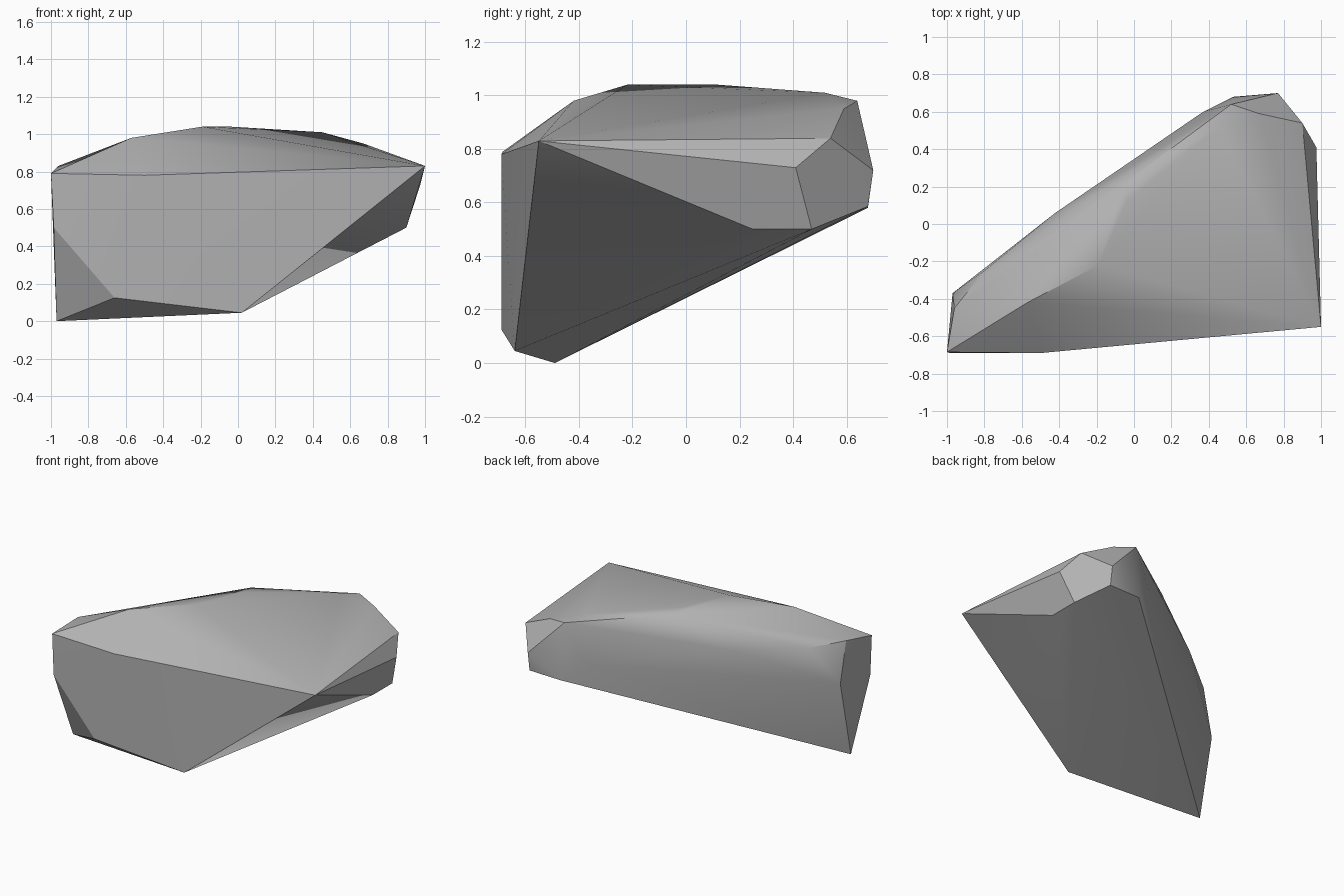
import bpy
import bmesh
from mathutils import Vector

# Remove the default cube only
default_cube = bpy.data.objects.get("Cube")
if default_cube:
    bpy.data.objects.remove(default_cube, do_unlink=True)


def make_material(name, grey):
    """One flat colour, shown in the viewport and in renders."""
    material = bpy.data.materials.new(name)
    material.use_nodes = True
    colour = (grey, grey, grey, 1)
    material.diffuse_color = colour
    shader = material.node_tree.nodes["Principled BSDF"]
    shader.inputs["Base Color"].default_value = colour
    shader.inputs["Roughness"].default_value = 1
    return material


def make_boulder(name, corner_groups, material):
    """Wrap a convex, chiselled stone around its corner points."""
    mesh = bpy.data.meshes.new(name)
    boulder = bpy.data.objects.new(name, mesh)
    bpy.context.collection.objects.link(boulder)
    stone = bmesh.new()
    for group in corner_groups:
        for corner in group:
            stone.verts.new(Vector(corner))
    hull = bmesh.ops.convex_hull(stone, input=list(stone.verts))
    # Drop the points that ended up inside the stone
    spare = set(hull["geom_interior"]) | set(hull["geom_unused"])
    spare_verts = [v for v in spare if isinstance(v, bmesh.types.BMVert)]
    bmesh.ops.delete(stone, geom=spare_verts, context="VERTS")
    bmesh.ops.recalc_face_normals(stone, faces=list(stone.faces))
    stone.to_mesh(mesh)
    stone.free()
    mesh.materials.append(material)
    return boulder


# Sloping underside, from the low toe up to the raised heel
underside = [
    (-.97, -.49, 0), (.02, -.64, .045), (-.66, -.69, .125),
    (.9, .25, .5), (.9, .47, .5), (.77, .68, .585), (.53, .68, .58),
]

# Widest corners around the sides, including the sharp tip
flanks = [
    (1, -.55, .83), (-.5, -.69, .78), (-1, -.685, .79), (-.985, -.69, .5),
    (-.97, -.37, .55), (-.42, .06, .81), (.37, .6, .71),
    (.77, .7, .72), (.975, .41, .73), (.9, .54, .84),
]

# Shallow crown with its ridge along the back
crown = [
    (-.96, -.45, .83), (-.8, -.25, .81), (-.57, -.42, .98),
    (-.19, -.22, 1.04), (-.04, .12, 1.04), (-.05, .22, 1.03),
    (.45, .52, 1.01), (.52, .64, .98), (.67, .59, .95),
]

stone_grey = make_material("stone grey", .45)
boulder = make_boulder("boulder", (underside, flanks, crown), stone_grey)

# Soften the faint facets and keep the chiselled edges crisp
bpy.ops.object.select_all(action="DESELECT")
boulder.select_set(True)
bpy.context.view_layer.objects.active = boulder
bpy.ops.object.shade_smooth_by_angle(angle=.5)
